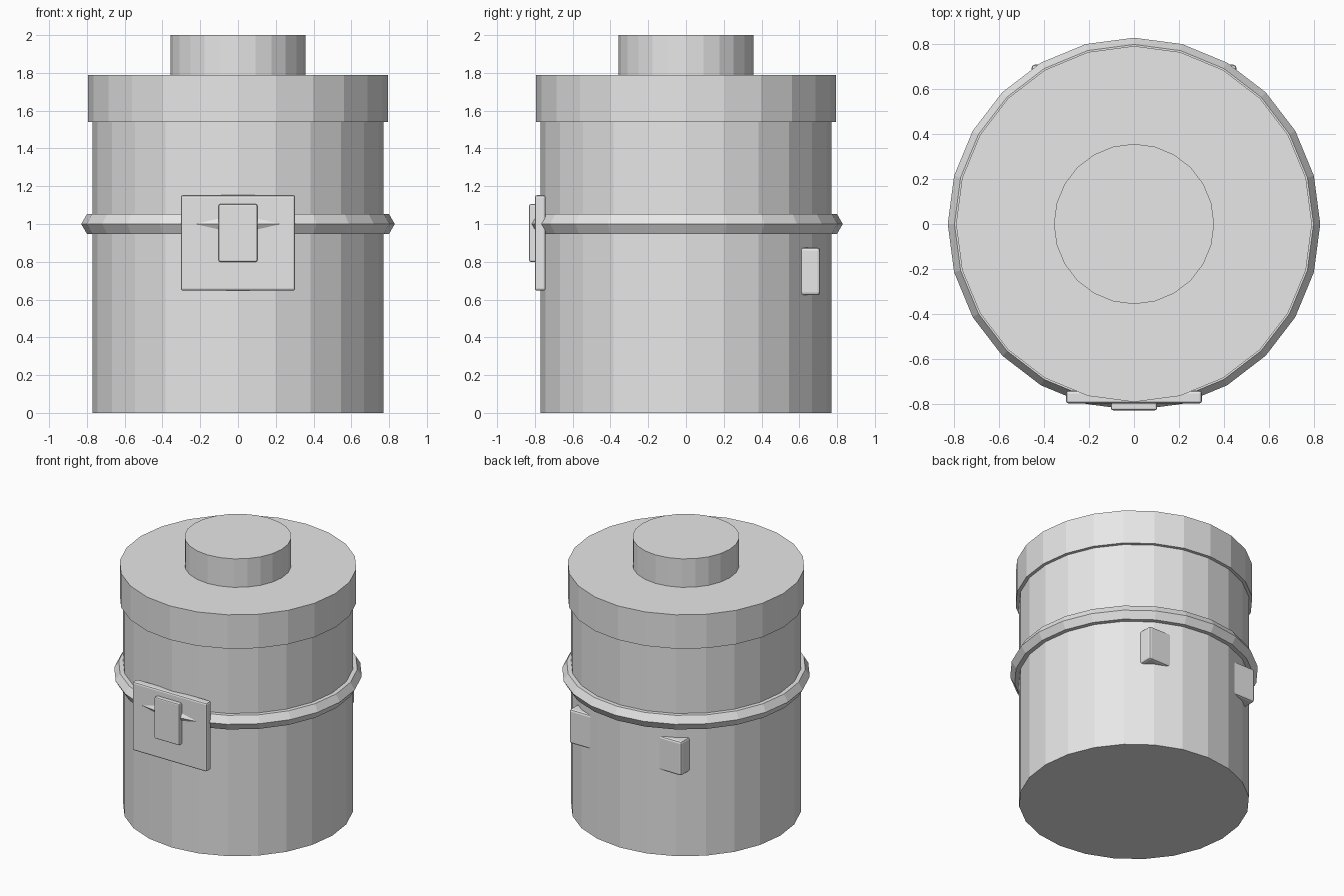
import bpy, bmesh, math
from mathutils import Vector, Matrix

if "Cube" in bpy.data.objects:
    bpy.data.objects.remove(bpy.data.objects["Cube"])

SIDES = 24

grey = bpy.data.materials.new("light_grey")
grey.diffuse_color = (0.8, 0.8, 0.8, 1)
grey.use_nodes = True
grey.node_tree.nodes["Principled BSDF"].inputs["Base Color"].default_value = grey.diffuse_color


def finish(name, bm):
    bmesh.ops.recalc_face_normals(bm, faces=bm.faces)
    mesh = bpy.data.meshes.new(name)
    bm.to_mesh(mesh)
    bm.free()
    mesh.materials.append(grey)
    obj = bpy.data.objects.new(name, mesh)
    bpy.context.collection.objects.link(obj)
    return obj


def cylinder(name, radius, z0, z1):
    bm = bmesh.new()
    bmesh.ops.create_cone(bm, cap_ends=True, segments=SIDES,
                          radius1=radius, radius2=radius, depth=z1 - z0,
                          matrix=Matrix.Translation((0, 0, (z0 + z1) / 2)))
    return finish(name, bm)


def box(name, lo, hi, bevel):
    lo, hi = Vector(lo), Vector(hi)
    bm = bmesh.new()
    bmesh.ops.create_cube(bm, size=1)
    bmesh.ops.scale(bm, vec=hi - lo, verts=bm.verts)
    bmesh.ops.translate(bm, vec=(lo + hi) / 2, verts=bm.verts)
    bmesh.ops.bevel(bm, geom=bm.edges[:], offset=bevel, segments=2,
                    profile=0.5, affect='EDGES')
    return finish(name, bm)


def ring(name, major, minor, z, minor_sides):
    bm = bmesh.new()
    loops = []
    for i in range(SIDES):
        a = 2 * math.pi * i / SIDES
        loop = []
        for j in range(minor_sides):
            b = 2 * math.pi * j / minor_sides
            r = major + minor * math.cos(b)
            loop.append(bm.verts.new((r * math.cos(a), r * math.sin(a),
                                      z + minor * math.sin(b))))
        loops.append(loop)
    for i in range(SIDES):
        p, q = loops[i], loops[(i + 1) % SIDES]
        for j in range(minor_sides):
            k = (j + 1) % minor_sides
            bm.faces.new((p[j], q[j], q[k], p[k]))
    return finish(name, bm)


# Canister body, lid and knob
cylinder("body", 0.77, 0, 1.54)
cylinder("lid", 0.793, 1.54, 1.79)
cylinder("knob", 0.357, 1.79, 2.0)

# Band around the middle, hexagonal in section
ring("band", 0.77, 0.06, 1.0, 6)

# Front latch plate and clasp
box("latch_plate", (-0.303, -0.80, 0.647), (0.303, -0.743, 1.153), 0.012)
box("latch_clasp", (-0.102, -0.83, 0.80), (0.102, -0.79, 1.105), 0.008)

# Two belt blocks on the back
for side, label in ((-1, "left"), (1, "right")):
    xs = sorted((side * 0.25, side * 0.457))
    box(f"back_block_{label}", (xs[0], 0.59, 0.623), (xs[1], 0.71, 0.875), 0.015)
